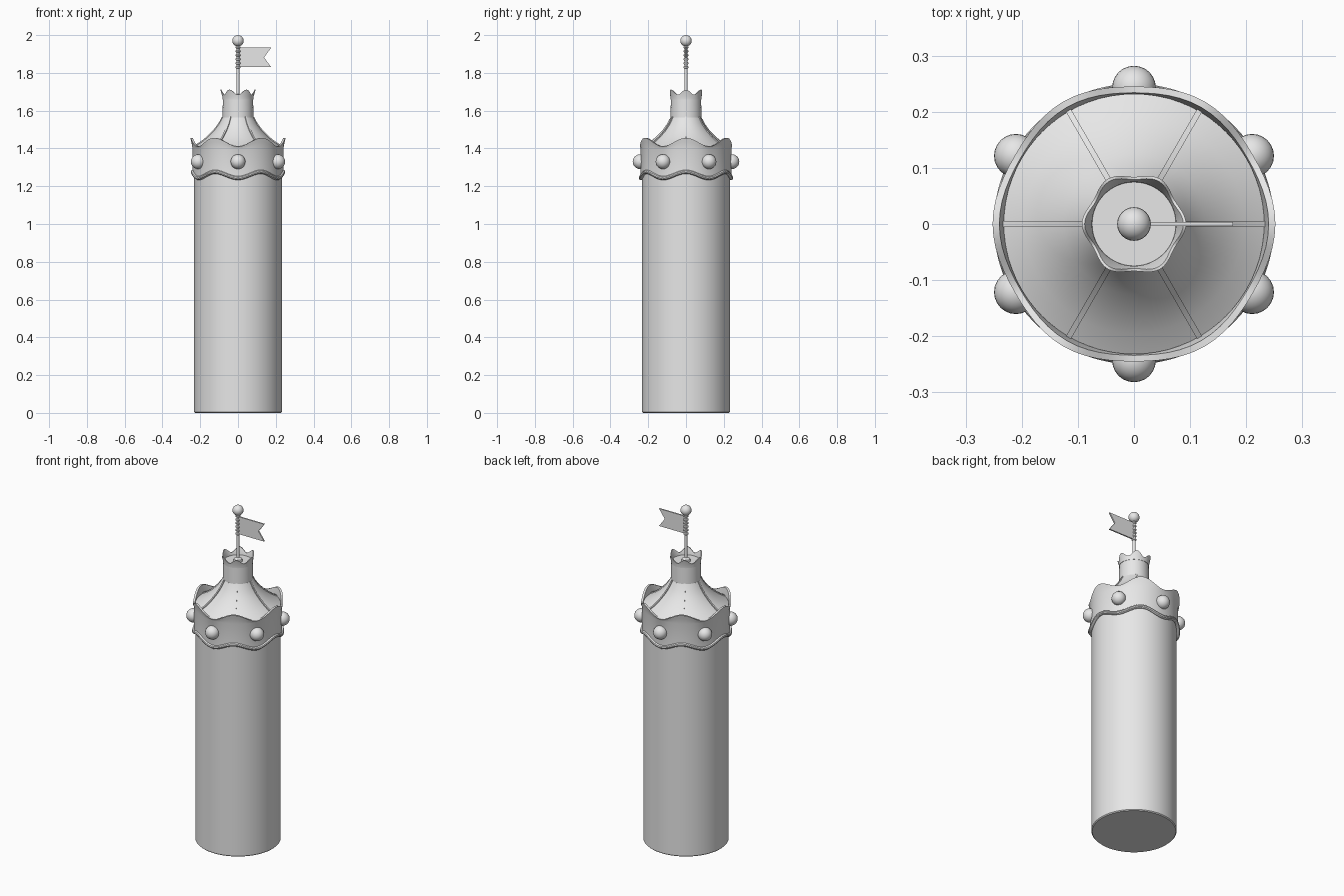
import bpy, bmesh, math
from math import sin, cos, pi, radians

if "Cube" in bpy.data.objects:
    bpy.data.objects.remove(bpy.data.objects["Cube"])

stone = bpy.data.materials.new("light_grey")
stone.use_nodes = True
stone.diffuse_color = (0.8, 0.8, 0.8, 1)
stone.node_tree.nodes["Principled BSDF"].inputs["Base Color"].default_value = (0.8, 0.8, 0.8, 1)

SEGMENTS = 72


def finish(name, bm, angle=35):
    bmesh.ops.recalc_face_normals(bm, faces=bm.faces)
    mesh = bpy.data.meshes.new(name)
    bm.to_mesh(mesh)
    bm.free()
    obj = bpy.data.objects.new(name, mesh)
    bpy.context.collection.objects.link(obj)
    mesh.materials.append(stone)
    bpy.ops.object.select_all(action='DESELECT')
    obj.select_set(True)
    bpy.context.view_layer.objects.active = obj
    bpy.ops.object.shade_smooth_by_angle(angle=radians(angle))
    return obj


def loft(name, rows, closed=False, n=SEGMENTS):
    """Join rings around z; each row gives (radius, height) or a function of the angle."""
    bm = bmesh.new()
    rings = []
    for row in rows:
        ring = []
        for i in range(n):
            t = 2 * pi * i / n
            r, z = row(t) if callable(row) else row
            ring.append(bm.verts.new((r * cos(t), r * sin(t), z)))
        rings.append(ring)
    pairs = list(zip(rings, rings[1:]))
    if closed:
        pairs.append((rings[-1], rings[0]))
    else:
        bm.faces.new(rings[0])
        bm.faces.new(rings[-1])
    for a, b in pairs:
        for i in range(n):
            j = (i + 1) % n
            bm.faces.new((a[i], a[j], b[j], b[i]))
    return finish(name, bm)


def ball(name, radius, centre):
    bm = bmesh.new()
    bmesh.ops.create_uvsphere(bm, u_segments=24, v_segments=14, radius=radius)
    bmesh.ops.translate(bm, verts=bm.verts, vec=centre)
    return finish(name, bm, 60)


def wave(t):
    """One at the six roof ribs, zero halfway between them."""
    return 0.5 + 0.5 * cos(6 * t)


def low_edge(t):
    return 1.243 + 0.033 * wave(t)


# Main shaft
loft("tower_shaft", [(0.227, 0), (0.232, 0.005), (0.232, 1.41)])

# Collar with wavy lower edge and flared scallops on top
loft("collar", [
    lambda t: (0.230, low_edge(t)),
    lambda t: (0.240, low_edge(t)),
    (0.240, 1.40),
    lambda t: (0.243 + 0.004 * wave(t), 1.405 + 0.030 * wave(t)),
    lambda t: (0.245 + 0.007 * wave(t), 1.410 + 0.046 * wave(t)),
    lambda t: (0.234 + 0.006 * wave(t), 1.410 + 0.046 * wave(t)),
    (0.230, 1.395)], closed=True)


# Rounded trim following the lower edge
def trim_row(a):
    return lambda t: (0.239 + 0.011 * cos(a), low_edge(t) + 0.011 * sin(a))


loft("collar_trim", [trim_row(2 * pi * k / 10) for k in range(10)], closed=True)

# Round studs, halfway between the ribs
for k in range(6):
    t = radians(30 + 60 * k)
    ball(f"stud_{k + 1}", 0.039, (0.243 * cos(t), 0.243 * sin(t), 1.33))

# Concave roof
roof_profile = [(0.232, 1.41), (0.195, 1.432), (0.160, 1.460),
                (0.125, 1.496), (0.100, 1.530), (0.082, 1.565)]
loft("roof", roof_profile)

# Raised ribs along the roof
for k in range(6):
    t = radians(60 * k)
    bm = bmesh.new()
    sections = []
    for r, z in roof_profile:
        section = []
        for side, lift in ((-1, -0.01), (-1, 0.005), (1, 0.005), (1, -0.01)):
            x, y = r + lift * 0.5, side * 0.005
            section.append(bm.verts.new((x * cos(t) - y * sin(t), x * sin(t) + y * cos(t), z + lift)))
        sections.append(section)
    for a, b in zip(sections, sections[1:]):
        for i in range(4):
            j = (i + 1) % 4
            bm.faces.new((a[i], a[j], b[j], b[i]))
    bm.faces.new(sections[0])
    bm.faces.new(sections[-1])
    finish(f"roof_rib_{k + 1}", bm)

# Neck and its small flared crown
loft("neck", [(0.082, 1.555), (0.080, 1.668)])
loft("neck_crown", [
    (0.074, 1.66),
    (0.082, 1.66),
    (0.083, 1.676),
    lambda t: (0.084 + 0.009 * wave(t), 1.684 + 0.027 * wave(t)),
    lambda t: (0.079 + 0.009 * wave(t), 1.684 + 0.027 * wave(t)),
    (0.075, 1.674)], closed=True)

# Flagpole with foot, binding rings and finial
loft("pole_foot", [(0.026, 1.665), (0.022, 1.680), (0.010, 1.688)], n=24)
loft("flagpole", [(0.008, 1.67), (0.008, 1.96)], n=16)
for k in range(6):
    z = 1.83 + 0.021 * k
    loft(f"pole_ring_{k + 1}", [(0.008, z - 0.007), (0.013, z - 0.003),
                                (0.013, z + 0.003), (0.008, z + 0.007)], n=16)
ball("finial", 0.030, (0, 0, 1.97))

# Swallow-tailed flag
bm = bmesh.new()
outline = [(0.005, 1.83), (0.176, 1.83), (0.138, 1.882), (0.176, 1.934), (0.005, 1.934)]
face = bm.faces.new([bm.verts.new((x, -0.004, z)) for x, z in outline])
extruded = bmesh.ops.extrude_face_region(bm, geom=[face])["geom"]
bmesh.ops.translate(bm, vec=(0, 0.008, 0),
                    verts=[v for v in extruded if isinstance(v, bmesh.types.BMVert)])
finish("flag", bm)
